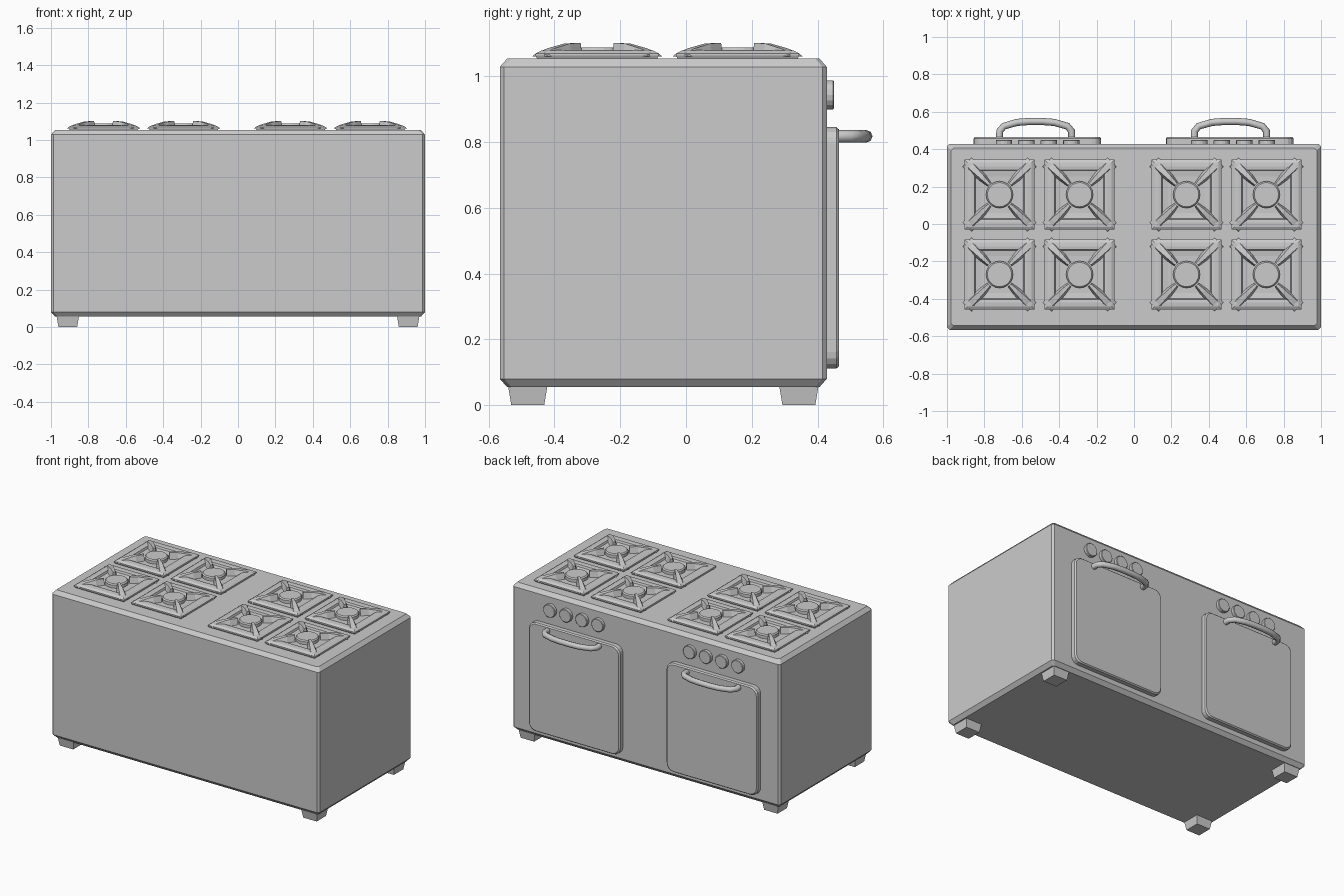
import bpy, bmesh
from math import sin, cos, pi

if "Cube" in bpy.data.objects:
    bpy.data.objects.remove(bpy.data.objects["Cube"])


def loft(name, stacks):
    """Object made of capped lofts; each stack is a list of rings of points."""
    bm = bmesh.new()
    for rings in stacks:
        rows = [[bm.verts.new(p) for p in r] for r in rings]
        n = len(rows[0])
        for a, b in zip(rows, rows[1:]):
            for i in range(n):
                bm.faces.new((a[i], a[(i + 1) % n], b[(i + 1) % n], b[i]))
        bm.faces.new(rows[0][::-1])
        bm.faces.new(rows[-1])
    bmesh.ops.recalc_face_normals(bm, faces=bm.faces)
    me = bpy.data.meshes.new(name)
    bm.to_mesh(me)
    bm.free()
    ob = bpy.data.objects.new(name, me)
    bpy.context.collection.objects.link(ob)
    return ob


def copy(ob, name, offset):
    c = bpy.data.objects.new(name, ob.data)
    c.location = offset
    bpy.context.collection.objects.link(c)
    return c


def rounded(hx, hy, r, seg=1):
    """Rectangle outline with cut (seg=1) or rounded corners."""
    pts = []
    for q, (sx, sy) in enumerate([(1, 1), (-1, 1), (-1, -1), (1, -1)]):
        for i in range(seg + 1):
            a = (q + i / seg) * pi / 2
            pts.append((sx * (hx - r) + r * cos(a), sy * (hy - r) + r * sin(a)))
    return pts


def square(h, z):
    return [(-h, -h, z), (h, -h, z), (h, h, z), (-h, h, z)]


def circle(r, n):
    return [(r * cos(2 * pi * i / n), r * sin(2 * pi * i / n)) for i in range(n)]


# body with chamfered edges
body_y = -0.069
loft("oven_body", [[[(x, y + body_y, z) for x, y in rounded(1 - d, 0.497 - d, 0.013)]
                    for d, z in [(0.022, 0.055), (0, 0.08), (0, 1.028), (0.022, 1.053)]]])

# tapered feet
for sx, side in ((-1, "left"), (1, "right")):
    for cy, end in ((-0.481, "front"), (0.343, "back")):
        loft(f"{end}_{side}_foot", [[[(x + sx * 0.91, y + cy, z) for x, y, z in square(h, z0)]
                                     for h, z0 in [(0.05, 0), (0.06, 0.06)]]])

# hob parts, modelled at the origin of the first burner
frame_profile = [(0.178, 1.045), (0.187, 1.062), (0.187, 1.068), (0.172, 1.077),
                 (0.150, 1.079), (0.133, 1.077), (0.128, 1.064), (0.098, 1.060)]
first = (-0.719, -0.27, 0)
frame = loft("burner_frame", [[square(h, z) for h, z in frame_profile]])
cap = loft("burner_cap", [[[(x, y, z) for x, y in circle(r, 20)]
                           for r, z in [(0.072, 1.055), (0.072, 1.08), (0.065, 1.087)]]])

# four diagonal pan supports
prongs = []
for k in range(4):
    a = pi / 4 + k * pi / 2
    rings = []
    for d, w, top in [(0.245, 0.034, 1.070), (0.20, 0.032, 1.084),
                      (0.13, 0.023, 1.099), (0.078, 0.014, 1.101)]:
        rings.append([(d * cos(a) - s * sin(a), d * sin(a) + s * cos(a), z)
                      for s, z in [(-w, 1.06), (w, 1.06), (w * 0.5, top), (-w * 0.5, top)]])
    prongs.append(rings)
supports = loft("pan_supports", prongs)

for part in (frame, cap, supports):
    part.location = first
    for i, x in enumerate((-0.719, -0.291, 0.281, 0.708)):
        for j, y in enumerate((-0.27, 0.157)):
            if i or j:
                copy(part, f"{part.name}_{i}_{j}", (x, y, 0))

# oven doors on the back side
door = loft("oven_door", [[[(x - 0.517, y, z + 0.478) for x, z in rounded(0.341 - d, 0.367 - d, 0.05, 4)]
                           for d, y in [(0, 0.42), (0, 0.457), (0.007, 0.465)]]])
copy(door, "oven_door_2", (1.029, 0, 0))

# control knobs
knob = loft("control_knob", [[[(x, y, z) for x, z in circle(r, 16)]
                              for r, y in [(0.044, 0.42), (0.044, 0.447), (0.041, 0.450)]]])
knob.location = (-0.695, 0, 0.943)
for i in range(1, 8):
    copy(knob, f"control_knob_{i}", (-0.695 + (i % 4) * 0.12 + (i // 4) * 1.045, 0, 0.943))

# bowed door handles
half = [(0.193, 0.455), (0.192, 0.497), (0.170, 0.523), (0.100, 0.543), (0.035, 0.548)]
path = [(-x, y) for x, y in half] + half[::-1]
for cx, side in ((-0.526, "left"), (0.516, "right")):
    cu = bpy.data.curves.new(f"{side}_door_handle", 'CURVE')
    cu.dimensions = '3D'
    cu.bevel_depth = 0.019
    cu.bevel_resolution = 2
    cu.use_fill_caps = True
    sp = cu.splines.new('POLY')
    sp.points.add(len(path) - 1)
    for p, (x, y) in zip(sp.points, path):
        p.co = (x + cx, y, 0.817, 1)
    bpy.context.collection.objects.link(bpy.data.objects.new(cu.name, cu))
